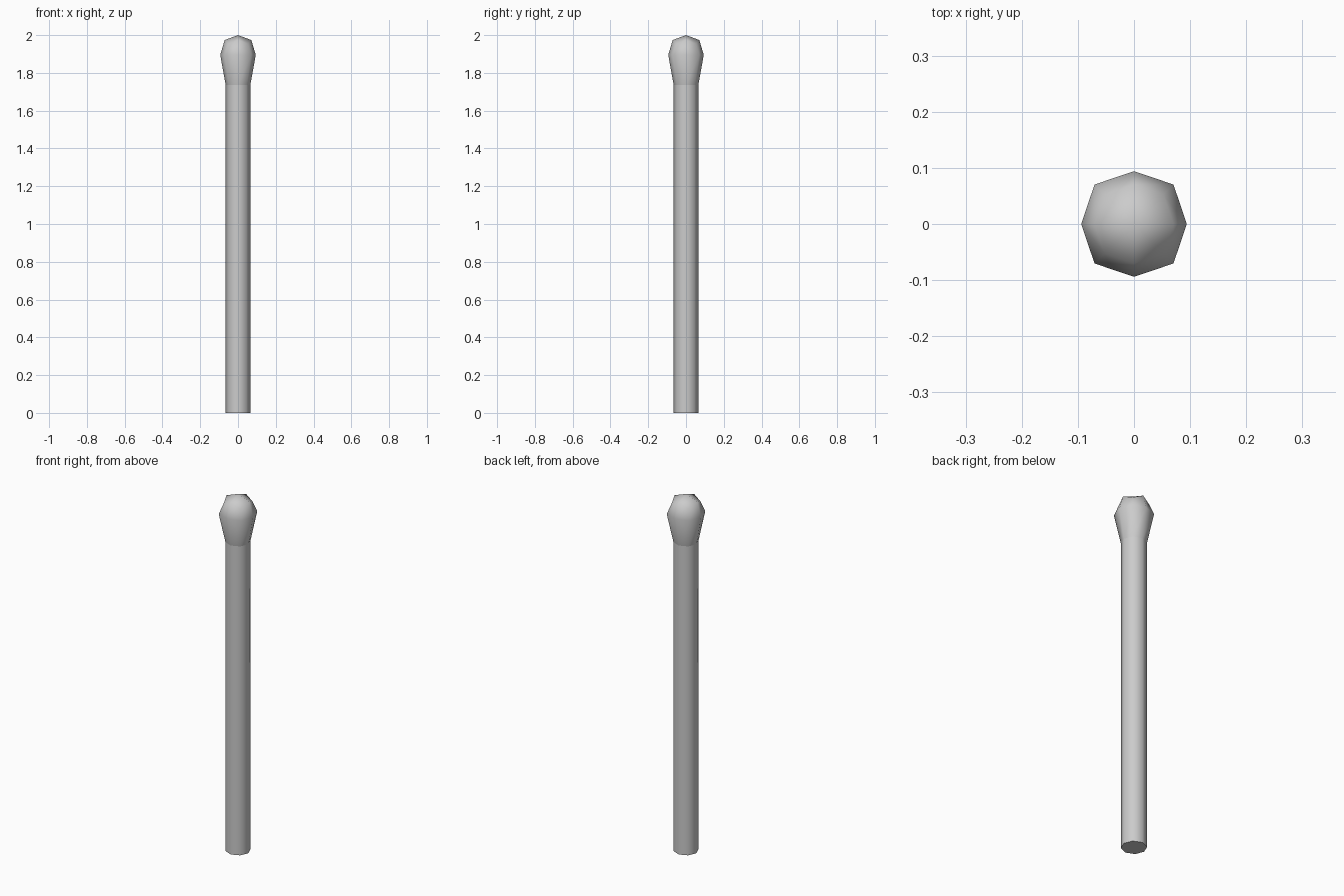
import bpy, bmesh, math

if "Cube" in bpy.data.objects:
    bpy.data.objects.remove(bpy.data.objects["Cube"])


def ring(bm, r_axis, z_axis, r_diag, z_diag):
    """Eight points: even ones on the axes, odd ones on the diagonals."""
    pts = []
    for i in range(8):
        a = i * math.pi / 4
        r, z = (r_diag, z_diag) if i % 2 else (r_axis, z_axis)
        pts.append(bm.verts.new((r * math.cos(a), r * math.sin(a), z)))
    return pts


def bridge(bm, low, high):
    for i in range(8):
        j = (i + 1) % 8
        bm.faces.new((low[i], low[j], high[j], high[i]))


def finish(bm, name, angle):
    bmesh.ops.recalc_face_normals(bm, faces=bm.faces[:])
    mesh = bpy.data.meshes.new(name)
    bm.to_mesh(mesh)
    bm.free()
    obj = bpy.data.objects.new(name, mesh)
    bpy.context.collection.objects.link(obj)
    bpy.ops.object.select_all(action='DESELECT')
    bpy.context.view_layer.objects.active = obj
    obj.select_set(True)
    bpy.ops.object.shade_smooth_by_angle(angle=math.radians(angle))


JOIN_Z, STICK_R = 1.735, 0.065

# Stick: plain octagonal shaft with closed ends
bm = bmesh.new()
base = ring(bm, STICK_R, 0, STICK_R, 0)
top = ring(bm, STICK_R, JOIN_Z, STICK_R, JOIN_Z)
bridge(bm, base, top)
bm.faces.new(base[::-1])
bm.faces.new(top)
finish(bm, "stick", 60)

# Head: rounded-cube bulb tapering down onto the stick
bm = bmesh.new()
neck = ring(bm, STICK_R, JOIN_Z, STICK_R, JOIN_Z)
middle = ring(bm, 0.094, 1.895, 0.0995, 1.895)
crown = ring(bm, 0.0705, 1.974, 0.074, 1.953)
tip = bm.verts.new((0, 0, 2.0))
bridge(bm, neck, middle)
bridge(bm, middle, crown)
for i in range(0, 8, 2):
    bm.faces.new((tip, crown[i], crown[i + 1], crown[(i + 2) % 8]))
finish(bm, "head", 80)
